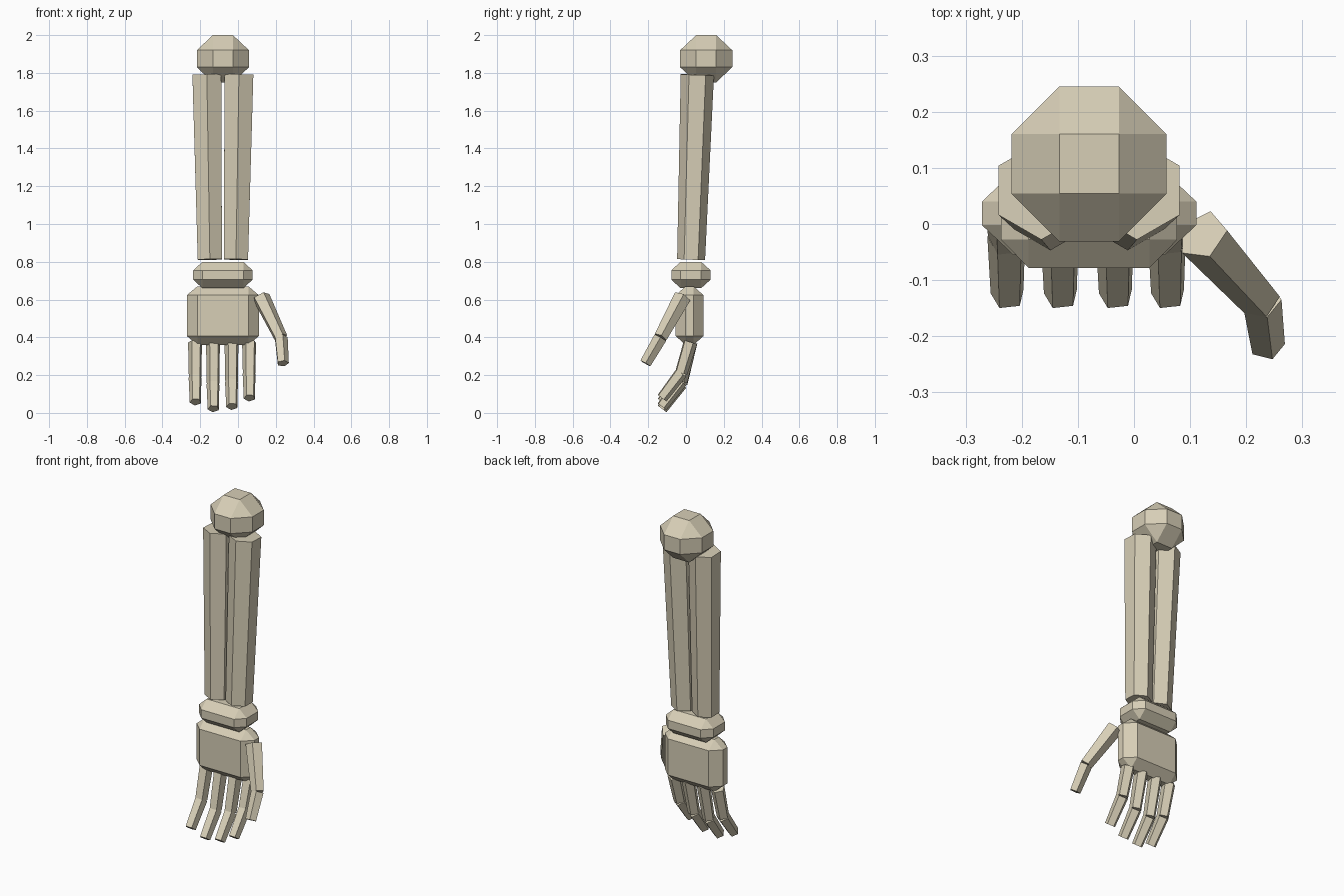
import bpy
import bmesh
import math
from itertools import product
from mathutils import Vector

if "Cube" in bpy.data.objects:
    bpy.data.objects.remove(bpy.data.objects["Cube"], do_unlink=True)

bone = bpy.data.materials.new("pale bone")
bone.use_nodes = True
colour = (0.68, 0.62, 0.47, 1)
bone.diffuse_color = colour
bone.node_tree.nodes["Principled BSDF"].inputs["Base Color"].default_value = colour


def finish(name, bm):
    """Turn a bmesh into a flat-shaded object."""
    bmesh.ops.recalc_face_normals(bm, faces=bm.faces)
    mesh = bpy.data.meshes.new(name)
    bm.to_mesh(mesh)
    bm.free()
    mesh.materials.append(bone)
    obj = bpy.data.objects.new(name, mesh)
    bpy.context.collection.objects.link(obj)
    return obj


def chamfered_block(name, centre, half, flat):
    """Box with bevelled edges; flat holds the half sizes of its flat faces."""
    bm = bmesh.new()
    for axis in range(3):
        size = [half[i] if i == axis else flat[i] for i in range(3)]
        for signs in product((-1, 1), repeat=3):
            bm.verts.new([c + s * d for c, s, d in zip(centre, signs, size)])
    bmesh.ops.convex_hull(bm, input=bm.verts)
    bmesh.ops.dissolve_limit(bm, angle_limit=math.radians(1),
                             verts=bm.verts, edges=bm.edges)
    return finish(name, bm)


def prism(name, start, end, r_start, r_end, sides, toward):
    """Tapered prism between two points, with one corner facing toward."""
    start, end = Vector(start), Vector(end)
    axis = (end - start).normalized()
    u = Vector(toward)
    u = (u - axis * u.dot(axis)).normalized()
    v = axis.cross(u)
    bm = bmesh.new()
    rings = []
    for point, radius in ((start, r_start), (end, r_end)):
        angles = [math.tau * i / sides for i in range(sides)]
        rings.append([bm.verts.new(point + radius * (u * math.cos(a) + v * math.sin(a)))
                      for a in angles])
        bm.faces.new(rings[-1])
    for i in range(sides):
        j = (i + 1) % sides
        bm.faces.new((rings[0][i], rings[0][j], rings[1][j], rings[1][i]))
    return finish(name, bm)


# Elbow, wrist and palm blocks
MID = -0.08
chamfered_block("elbow", (MID, 0.107, 1.875), (0.138, 0.138, 0.125), (0.053, 0.053, 0.045))
chamfered_block("wrist", (MID, 0.026, 0.73), (0.157, 0.104, 0.07), (0.108, 0.054, 0.025))
chamfered_block("palm", (MID, 0.019, 0.515), (0.191, 0.074, 0.155), (0.135, 0.021, 0.108))

# Two forearm bones, mirrored about the arm's middle
for side, name in ((-1, "right_forearm_bone"), (1, "left_forearm_bone")):
    prism(name, (MID + side * 0.085, 0.06, 1.79), (MID + side * 0.069, 0.027, 0.812),
          0.088, 0.074, 6, (0, 1, 0))

# Four fingers: x position and how far each joint is raised
fingers = {"little": (-0.226, 0.036), "ring": (-0.131, 0),
           "middle": (-0.033, 0.012), "index": (0.06, 0.057)}
for name, (x, lift) in fingers.items():
    knuckle = (x, 0.022, 0.375)
    joint = (x, -0.027, 0.155 + lift)
    tip = (x + 0.001, -0.128, 0.022 + lift)
    back = (-0.13, 1, -0.3)
    prism(name + "_finger_base", knuckle, joint, 0.039, 0.035, 5, back)
    prism(name + "_finger_tip", joint, tip, 0.036, 0.031, 5, back)

# Thumb
joint = (0.226, -0.136, 0.398)
back = (0.015, 0.045, -0.017)
prism("thumb_base", (0.122, -0.02, 0.612), joint, 0.048, 0.037, 5, back)
prism("thumb_tip", joint, (0.237, -0.215, 0.262), 0.037, 0.032, 5, back)
